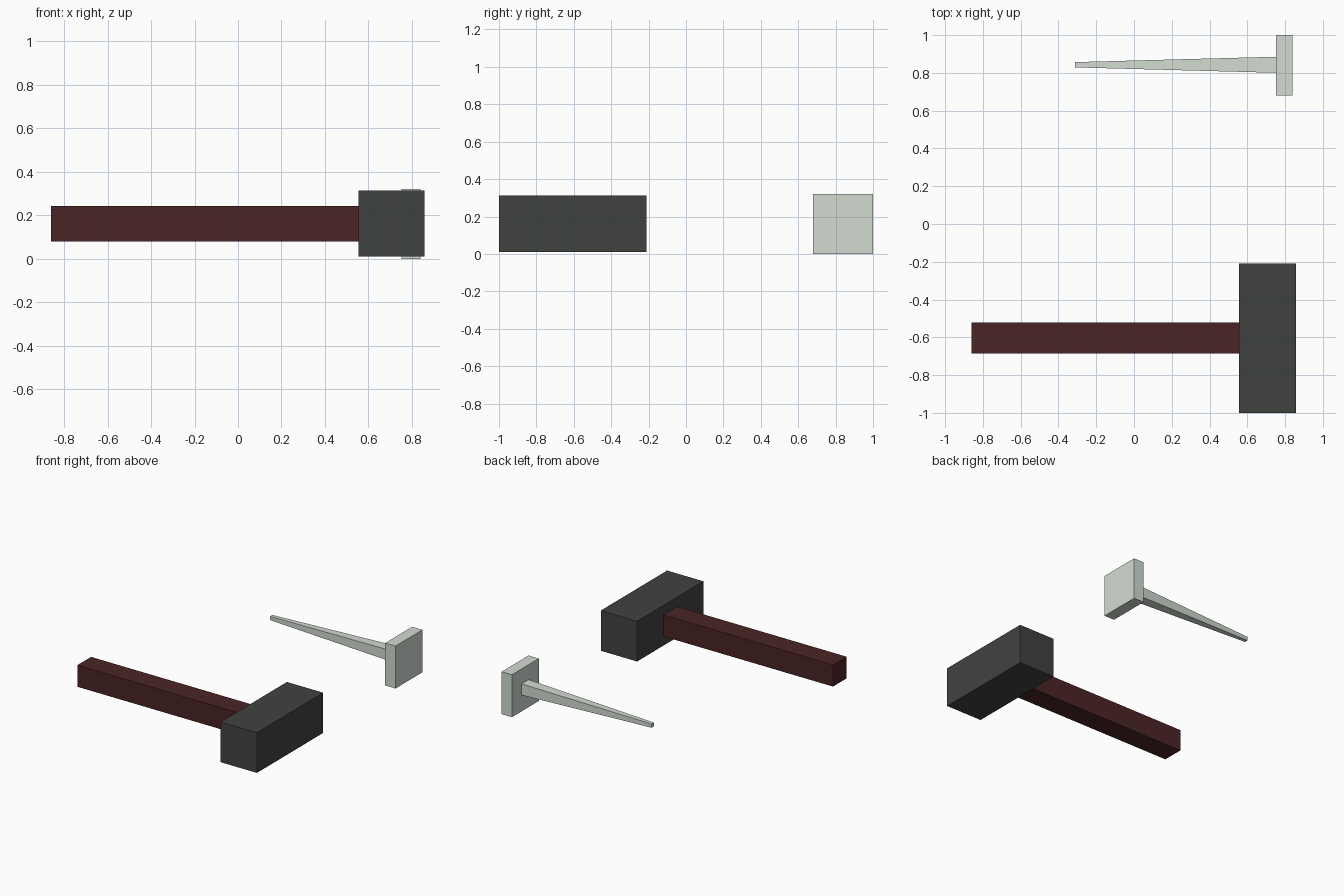
import bpy, bmesh

if "Cube" in bpy.data.objects:
    bpy.data.objects.remove(bpy.data.objects["Cube"])


def material(name, color):
    mat = bpy.data.materials.new(name)
    mat.diffuse_color = (*color, 1)
    mat.use_nodes = True
    mat.node_tree.nodes["Principled BSDF"].inputs["Base Color"].default_value = mat.diffuse_color
    return mat


def bar(name, x0, x1, center, size0, size1, mat):
    """Square bar along x, with its own (y, z) size at each end."""
    bm = bmesh.new()
    bmesh.ops.create_cube(bm, size=1)
    for v in bm.verts:
        sy, sz = size0 if v.co.x < 0 else size1
        v.co = (x0 if v.co.x < 0 else x1,
                center[0] + v.co.y * sy,
                center[1] + v.co.z * sz)
    mesh = bpy.data.meshes.new(name)
    bm.to_mesh(mesh)
    bm.free()
    mesh.materials.append(mat)
    obj = bpy.data.objects.new(name, mesh)
    bpy.context.collection.objects.link(obj)
    return obj


wood = material("dark_red_wood", (0.07, 0.018, 0.018))
iron = material("dark_iron", (0.051, 0.055, 0.051))
steel = material("pale_steel", (0.64, 0.71, 0.64))

# Hammer
bar("hammer_handle", -0.86, 0.56, (-0.604, 0.162), (0.163, 0.163), (0.163, 0.163), wood)
bar("hammer_head", 0.555, 0.858, (-0.605, 0.162), (0.79, 0.303), (0.79, 0.303), iron)

# Nail: shaft tapers towards its blunt tip
bar("nail_shaft", -0.313, 0.755, (0.843, 0.165), (0.028, 0.028), (0.085, 0.085), steel)
bar("nail_head", 0.752, 0.838, (0.84, 0.16), (0.32, 0.32), (0.32, 0.32), steel)
